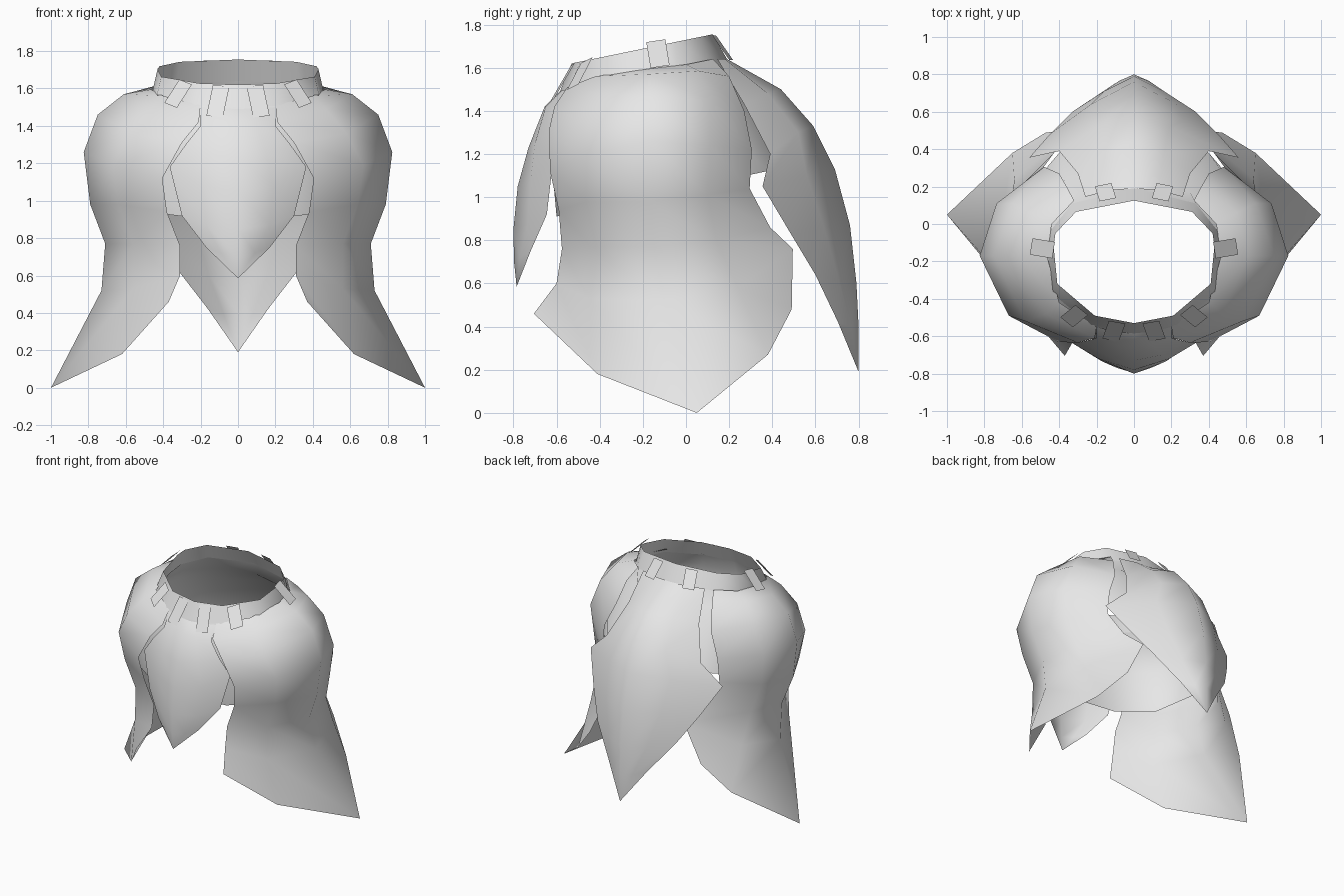
import bpy, bmesh, math
from mathutils import Vector

cloth = bpy.data.materials.new("pale_grey_cloth")
cloth.diffuse_color = (0.8, 0.8, 0.8, 1)


def sheet(name, rows, closed=False):
    """Skin a grid of points into one smooth sheet, normals pointing outwards."""
    bm = bmesh.new()
    grid = [[bm.verts.new(p) for p in r] for r in rows]
    n = len(rows[0])
    for a, b in zip(grid, grid[1:]):
        for i in range(n if closed else n - 1):
            j = (i + 1) % n
            bm.faces.new((a[i], b[i], b[j], a[j]))
    bmesh.ops.remove_doubles(bm, verts=bm.verts, dist=0.0005)
    bmesh.ops.recalc_face_normals(bm, faces=bm.faces)
    bm.normal_update()
    if sum(f.normal.dot(f.calc_center_median() - Vector((0, -0.15, 1))) for f in bm.faces) < 0:
        bmesh.ops.reverse_faces(bm, faces=bm.faces)
    me = bpy.data.meshes.new(name)
    bm.to_mesh(me)
    bm.free()
    me.materials.append(cloth)
    ob = bpy.data.objects.new(name, me)
    bpy.context.collection.objects.link(ob)
    bpy.context.view_layer.objects.active = ob
    ob.select_set(True)
    bpy.ops.object.shade_smooth_by_angle(angle=math.radians(100))
    ob.select_set(False)


def flip(p):
    return (-p[0], p[1], p[2])


def full(row):
    """Centre-to-edge half row -> edge-to-edge row."""
    return [flip(p) for p in row[:0:-1]] + row


def ring(half, z0, y0, slope):
    """Half outline (front to back) -> closed ring that rises towards the back."""
    pts = [(x, y, z0 + slope * (y - y0)) for x, y in half]
    return pts + [flip(p) for p in pts[-2:0:-1]]


# waistband
band_top = ring([(0, -.53), (.21, -.49), (.41, -.32), (.43, -.12), (.42, -.05), (.31, .065), (0, .125)], 1.62, -.53, .206)
band_low = ring([(0, -.58), (.23, -.54), (.44, -.37), (.46, -.17), (.45, -.04), (.33, .11), (0, .19)], 1.5, -.585, .18)
sheet("waistband", [band_top, band_low], True)

# underskirt, hidden below the petals
sheet("underskirt", [
    band_low,
    ring([(0, -.61), (.27, -.58), (.49, -.43), (.56, -.15), (.49, .05), (.3, .17), (0, .23)], 1.41, -.6, .15),
    ring([(0, -.63), (.3, -.61), (.57, -.45), (.7, -.15), (.59, .11), (.36, .24), (0, .36)], 1.25, -.58, .2),
    ring([(0, -.6), (.3, -.57), (.56, -.42), (.68, -.15), (.58, .17), (.4, .38), (0, .53)], .915, -.58, .215),
], True)

# side petals, each row runs front edge -> back edge
side = [
    [(.2, -.55, 1.51), (.4, -.42, 1.56), (.465, -.17, 1.595), (.44, .0, 1.615), (.32, .125, 1.64)],
    [(.21, -.61, 1.42), (.47, -.48, 1.49), (.61, -.17, 1.57), (.55, .06, 1.585), (.36, .2, 1.56)],
    [(.3, -.635, 1.31), (.58, -.52, 1.36), (.75, -.17, 1.46), (.65, .11, 1.45), (.4, .27, 1.4)],
    [(.405, -.63, 1.12), (.67, -.49, 1.19), (.825, -.17, 1.26), (.735, .11, 1.24), (.48, .305, 1.22)],
    [(.38, -.59, .94), (.64, -.46, .98), (.79, -.17, .98), (.71, .1, 1.01), (.49, .295, 1.04)],
    [(.31, -.575, .76), (.56, -.44, .77), (.71, -.15, .77), (.65, .14, .8), (.42, .39, .86)],
    [(.31, -.6, .6), (.56, -.45, .53), (.73, -.1, .52), (.64, .24, .58), (.33, .495, .76)],
    [(.37, -.705, .46), (.62, -.41, .18), (1, .05, 0), (.65, .38, .27), (.47, .49, .48)],
]
sheet("right_petal", side)
sheet("left_petal", [[flip(p) for p in r] for r in side])

# front petal, half rows run centre -> edge
tip = (0, -.785, .585)
sheet("front_petal", [full(r) for r in [
    [(0, -.585, 1.49), (.1, -.575, 1.495), (.2, -.55, 1.5)],
    [(0, -.655, 1.42), (.1, -.65, 1.42), (.2, -.61, 1.4)],
    [(0, -.73, 1.23), (.15, -.7, 1.25), (.28, -.63, 1.3)],
    [(0, -.78, 1.05), (.19, -.72, 1.08), (.365, -.615, 1.18)],
    [(0, -.8, .85), (.17, -.735, .87), (.3, -.645, .92)],
    [(0, -.797, .7), (.09, -.77, .72), (.17, -.72, .75)],
    [tip, tip, tip]]])

# back petal, longer and wider
tip = (0, .8, .19)
sheet("back_petal", [full(r) for r in [
    [(0, .19, 1.64), (.13, .18, 1.64), (.26, .145, 1.64)],
    [(0, .44, 1.5), (.16, .38, 1.48), (.3, .27, 1.43)],
    [(0, .59, 1.33), (.19, .52, 1.3), (.4, .39, 1.2)],
    [(0, .69, 1.13), (.26, .56, 1.1), (.56, .355, 1.05)],
    [(0, .76, .87), (.23, .64, .86), (.45, .48, .84)],
    [(0, .79, .6), (.16, .71, .61), (.33, .6, .64)],
    [(0, .8, .4), (.08, .765, .4), (.16, .705, .42)],
    [tip, tip, tip]]])

# belt loops: flat straps from band top to below the band
straps = {
    "front_loop": ((.09, -.525, 1.615), (.125, -.62, 1.45), (1, .18, .1)),
    "front_side_loop": ((.28, -.46, 1.635), (.36, -.525, 1.51), (.75, .6, .3)),
    "side_loop": ((.43, -.14, 1.725), (.55, -.12, 1.605), (-.15, 1, .15)),
    "back_loop": ((.14, .13, 1.75), (.165, .21, 1.635), (1, -.2, 0)),
}
for name, (a, b, d) in straps.items():
    w = Vector(d).normalized() * .045
    rows = [[tuple(Vector(p) - w), tuple(Vector(p) + w)] for p in (a, b)]
    sheet("right_" + name, rows)
    sheet("left_" + name, [[flip(p) for p in r] for r in rows])
